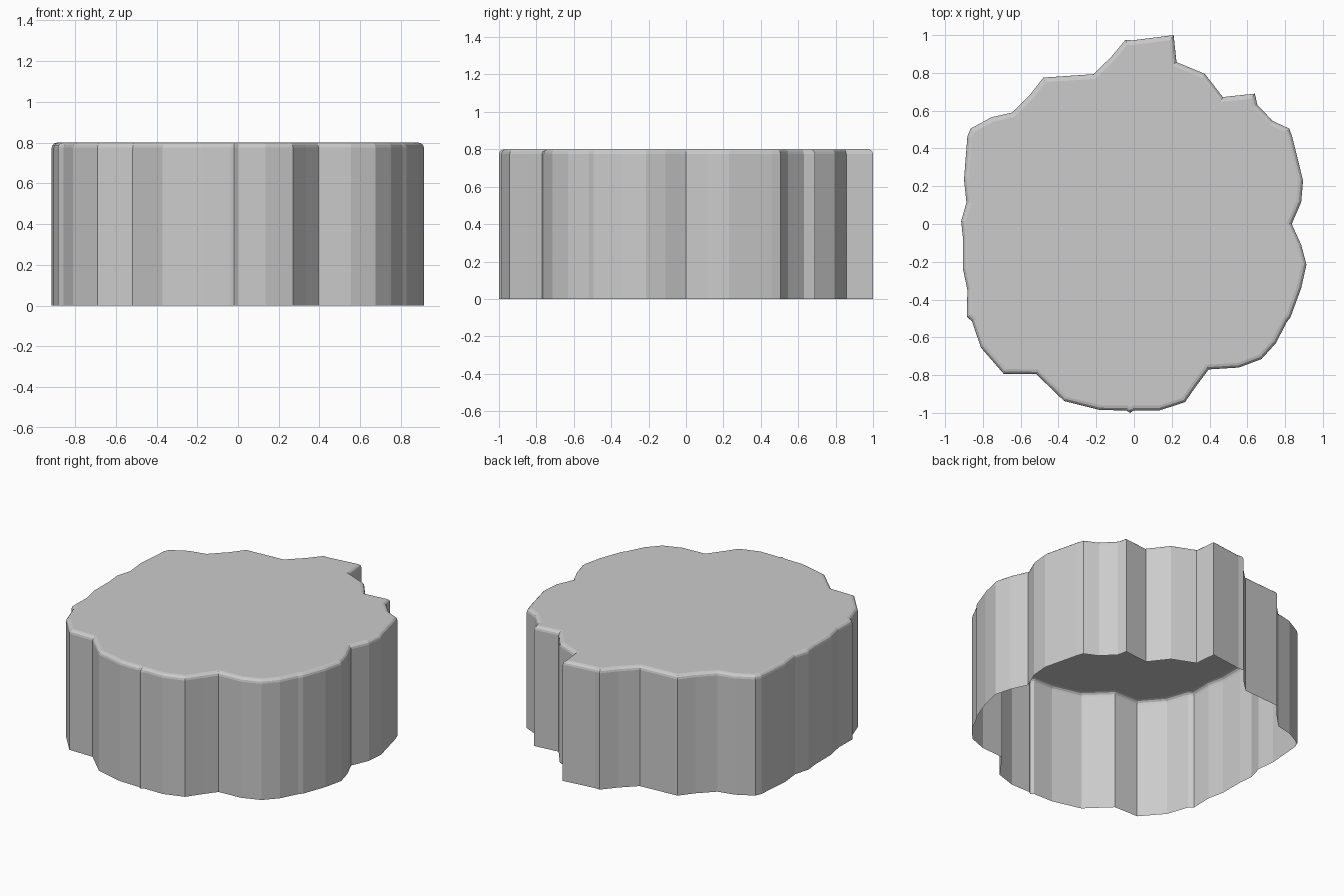
import bpy, bmesh, math
from mathutils import Vector

HEIGHT, ROUND, STEPS = 0.8, 0.025, 3

# Irregular plan outline, clockwise seen from above
OUTLINE = [
    (-0.045, 0.975), (-0.01, 0.972), (0.21, 1.0), (0.225, 0.857), (0.375, 0.795),
    (0.47, 0.672), (0.64, 0.69), (0.653, 0.63), (0.735, 0.545), (0.822, 0.505),
    (0.838, 0.46), (0.895, 0.23), (0.885, 0.115), (0.835, 0.0), (0.885, -0.11),
    (0.913, -0.215), (0.885, -0.34), (0.828, -0.495), (0.808, -0.52), (0.752, -0.63),
    (0.675, -0.715), (0.555, -0.76), (0.395, -0.77), (0.335, -0.85), (0.27, -0.943),
    (0.135, -0.987), (0.0, -0.987), (-0.02, -1.0), (-0.04, -0.987), (-0.18, -0.985),
    (-0.37, -0.937), (-0.517, -0.795), (-0.69, -0.793), (-0.81, -0.655), (-0.858, -0.515),
    (-0.885, -0.49), (-0.882, -0.35), (-0.905, -0.24), (-0.905, -0.08), (-0.915, 0.015),
    (-0.887, 0.115), (-0.90, 0.235), (-0.882, 0.465), (-0.865, 0.505), (-0.755, 0.565),
    (-0.645, 0.59), (-0.55, 0.685), (-0.48, 0.775), (-0.215, 0.793), (-0.12, 0.885)]
points = [Vector(p) for p in reversed(OUTLINE)]


def inset(d):
    """Outline moved inward by d with mitred corners."""
    result = []
    for i, p in enumerate(points):
        a = (p - points[i - 1]).normalized()
        b = (points[(i + 1) % len(points)] - p).normalized()
        na, nb = Vector((-a.y, a.x)), Vector((-b.y, b.x))
        result.append(p + (na + nb) * d / (1 + na.dot(nb)))
    return result


# Side wall ring at the open bottom, then the rounded top rim
levels = [(0.0, 0.0)]
for k in range(STEPS + 1):
    t = math.pi / 2 * k / STEPS
    levels.append((ROUND * (1 - math.cos(t)), HEIGHT - ROUND * (1 - math.sin(t))))

bm = bmesh.new()
rings = [[bm.verts.new((p.x, p.y, z)) for p in inset(d)] for d, z in levels]
for low, high in zip(rings, rings[1:]):
    for i in range(len(low)):
        j = (i + 1) % len(low)
        bm.faces.new((low[i], low[j], high[j], high[i]))
# Flat top; the underside stays open
bm.faces.new(rings[-1])

mesh = bpy.data.meshes.new("scalloped_cap")
bm.to_mesh(mesh)
bm.free()
cap = bpy.data.objects.new("scalloped_cap", mesh)
bpy.context.collection.objects.link(cap)
